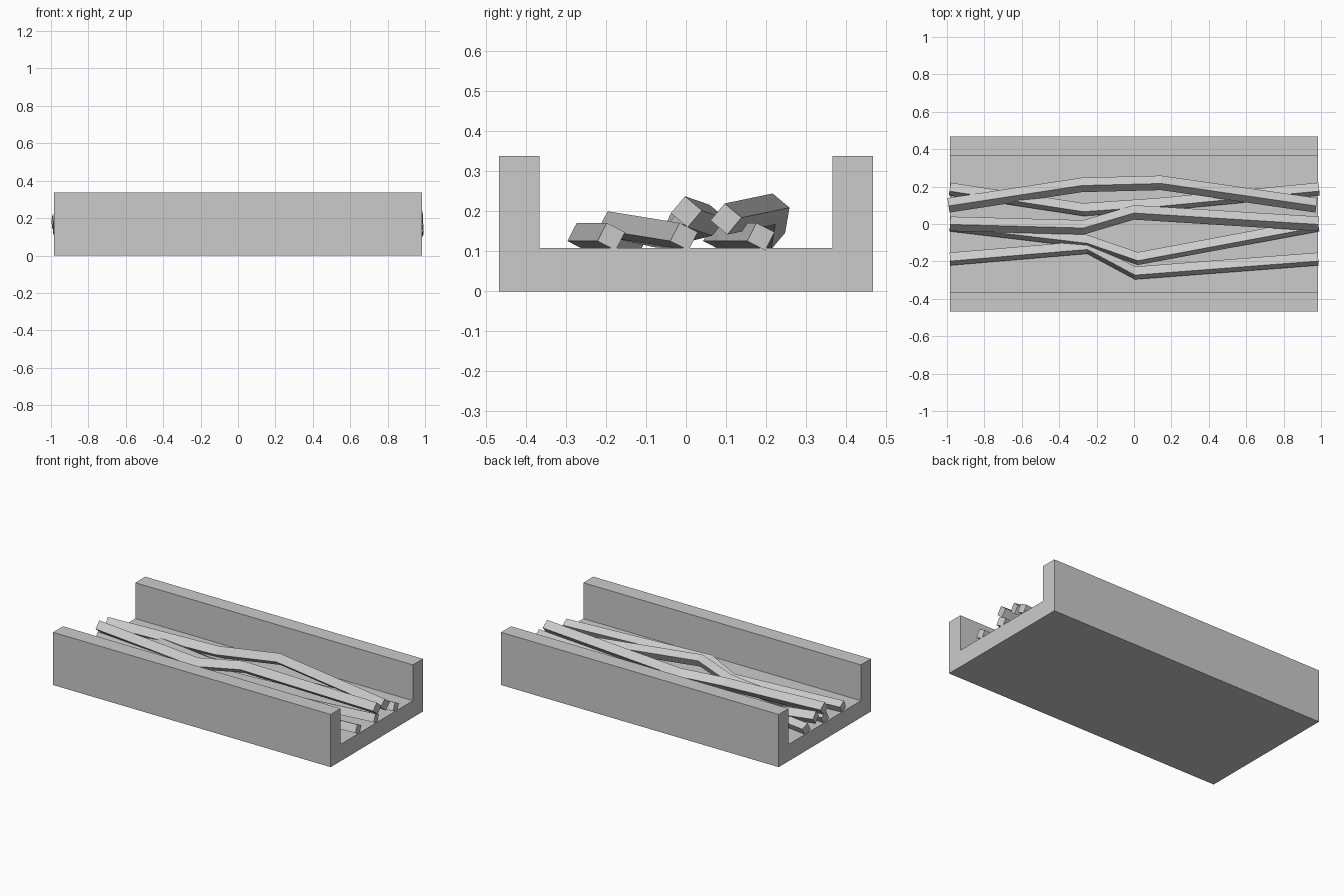
import bpy, math

if "Cube" in bpy.data.objects:
    bpy.data.objects.remove(bpy.data.objects["Cube"])

def mesh_object(name, verts, faces):
    me = bpy.data.meshes.new(name)
    me.from_pydata(verts, [], faces)
    me.validate()
    ob = bpy.data.objects.new(name, me)
    bpy.context.collection.objects.link(ob)
    return ob

def sweep(name, rings):
    # Joins matching rings of points into a closed solid
    n = len(rings[0])
    verts = [p for r in rings for p in r]
    faces = [tuple(reversed(range(n)))]
    for k in range(len(rings) - 1):
        for i in range(n):
            j = (i + 1) % n
            faces.append((k*n + i, k*n + j, k*n + n + j, k*n + n + i))
    last = (len(rings) - 1) * n
    faces.append(tuple(range(last, last + n)))
    return mesh_object(name, verts, faces)

# Open U-shaped channel
half = [(0.467, 0), (0.467, 0.338), (0.366, 0.338), (0.366, 0.108)]
profile = half + [(-y, z) for y, z in reversed(half)]
sweep("channel", [[(x, y, z) for y, z in profile] for x in (-0.985, 0.985)])

def cable(name, path, side, angle):
    # Square cable with a constant tilted section along a kinked path
    r = side / math.sqrt(2)
    corners = [math.radians(angle + 45 + 90 * i) for i in range(4)]
    rings = []
    for k, (x, y, z) in enumerate(path):
        lean = 0.0
        if k in (0, len(path) - 1):          # end faces square to the path
            q = path[1] if k == 0 else path[-2]
            lean = -(q[1] - y) / (q[0] - x)
        rings.append([(x + lean * r * math.cos(a), y + r * math.cos(a),
                       z + r * math.sin(a)) for a in corners])
    return sweep(name, rings)

# Cables lying on the floor
cable("floor_cable_front", [(-0.983, -0.187, 0.137), (-0.25, -0.125, 0.137),
                            (0.005, -0.262, 0.137), (0.985, -0.187, 0.137)], 0.051, -27)
cable("floor_cable_middle", [(-0.983, -0.005, 0.137), (-0.25, -0.092, 0.145),
                             (0.02, -0.185, 0.166), (0.985, -0.005, 0.137)], 0.051, -27)
cable("floor_cable_back", [(-0.985, 0.187, 0.137), (-0.27, 0.077, 0.137),
                           (0.13, 0.105, 0.137), (0.99, 0.187, 0.137)], 0.051, -27)

# Cables resting on top
cable("upper_cable_middle", [(-0.983, 0.001, 0.199), (-0.27, -0.018, 0.158),
                             (0.0, 0.062, 0.178), (0.987, 0.001, 0.199)], 0.055, -40)
cable("upper_cable_back", [(-0.992, 0.1, 0.181), (-0.28, 0.209, 0.143),
                           (0.145, 0.22, 0.206), (0.975, 0.1, 0.181)], 0.055, -40)
